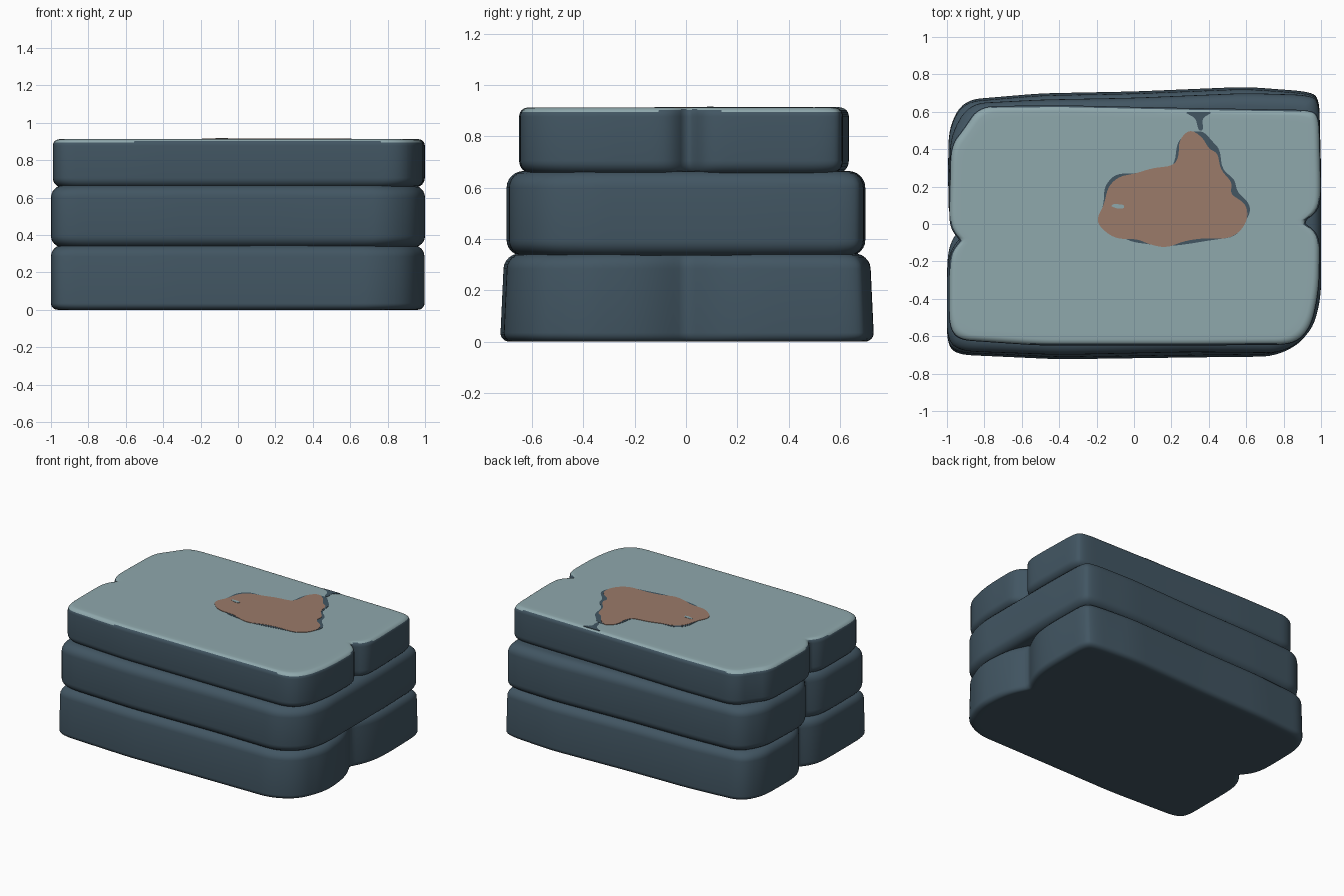
import bpy, bmesh, math
from mathutils import Vector

if "Cube" in bpy.data.objects:
    bpy.data.objects.remove(bpy.data.objects["Cube"])


def material(name, rgb):
    m = bpy.data.materials.new(name)
    m.diffuse_color = (*rgb, 1)
    m.use_nodes = True
    m.node_tree.nodes["Principled BSDF"].inputs["Base Color"].default_value = m.diffuse_color
    return m


SLATE = material("dark slate", (0.054, 0.092, 0.123))
PALE = material("pale stone", (0.275, 0.392, 0.415))
BROWN = material("earth brown", (0.325, 0.196, 0.143))


def fillet(points, r, n=6):
    """Round every corner of a closed polygon."""
    pts = [Vector(p) for p in points]
    out = []
    for i, p in enumerate(pts):
        a, b = pts[i - 1] - p, pts[(i + 1) % len(pts)] - p
        s = p + a.normalized() * min(r, a.length * 0.48)
        e = p + b.normalized() * min(r, b.length * 0.48)
        for k in range(n + 1):
            t = k / n
            out.append(s * (1 - t) ** 2 + p * 2 * t * (1 - t) + e * t * t)
    return out


def subdivide(pts, step):
    out = []
    for i, p in enumerate(pts):
        q = pts[(i + 1) % len(pts)]
        n = max(1, math.ceil((q - p).length / step))
        out += [p.lerp(q, k / n) for k in range(n)]
    return out


def slab(name, outline, z0, z1, r0, r1, notches, taper=0.0, pale_top=False):
    """Rounded slab; notches are (side, y, depth, width) creases in its ends."""
    loop = subdivide(fillet(outline, 0.09), 0.022)
    for p in loop:
        for side, y, depth, width in notches:
            if p.x * side > 0.8:
                p.x -= side * depth * math.exp(-abs((p.y - y) / width) ** 1.3)
    # cross-section: (inset, height)
    arc = [math.pi / 2 * k / 6 for k in range(7)]
    prof = [(r0 + 0.03, z0)]
    prof += [(r0 * (1 - math.sin(a)), z0 + r0 * (1 - math.cos(a))) for a in arc]
    prof += [(r1 * (1 - math.cos(a)), z1 - r1 * (1 - math.sin(a))) for a in arc]
    prof += [(r1 + 0.03, z1)]
    bm = bmesh.new()
    rings = []
    for inset, z in prof:
        t = inset + taper * (z - z0) / (z1 - z0)
        rings.append([bm.verts.new((p.x * (1 - inset), p.y * (1 - t / 0.68), z))
                      for p in loop])
    n = len(loop)
    for a, b in zip(rings, rings[1:]):
        for i in range(n):
            j = (i + 1) % n
            bm.faces.new((a[i], a[j], b[j], b[i]))
    bm.faces.new(rings[0][::-1])
    bm.faces.new(rings[-1])
    bmesh.ops.recalc_face_normals(bm, faces=bm.faces)
    bm.normal_update()
    for f in bm.faces:
        f.smooth = True
        if pale_top and f.normal.z > 0.6:
            f.material_index = 1
    me = bpy.data.meshes.new(name)
    bm.to_mesh(me)
    bm.free()
    me.materials.append(SLATE)
    me.materials.append(PALE)
    bpy.context.collection.objects.link(bpy.data.objects.new(name, me))


def plate(name, outline, z0, z1, mat, r=0.05):
    """Thin painted detail."""
    bm = bmesh.new()
    f = bm.faces.new([bm.verts.new((p.x, p.y, z0)) for p in fillet(outline, r, 4)])
    up = bmesh.ops.extrude_face_region(bm, geom=[f])
    for v in up["geom"]:
        if isinstance(v, bmesh.types.BMVert):
            v.co.z = z1
    bmesh.ops.recalc_face_normals(bm, faces=bm.faces)
    me = bpy.data.meshes.new(name)
    bm.to_mesh(me)
    bm.free()
    me.materials.append(mat)
    bpy.context.collection.objects.link(bpy.data.objects.new(name, me))


# three stacked slabs
slab("bottom_slab",
     [(-1, -0.64), (-0.95, -0.70), (-0.4, -0.725), (0.3, -0.715), (0.76, -0.71),
      (0.92, -0.62), (1, -0.42), (1, 0.3), (0.99, 0.68), (0.93, 0.71), (0.6, 0.735),
      (0, 0.71), (-0.5, 0.70), (-0.91, 0.665), (-0.99, 0.52), (-1, 0)],
     0, 0.345, 0.035, 0.06,
     [(1, 0.0, 0.09, 0.13), (-1, 0.0, 0.09, 0.08)], taper=0.015)
slab("middle_slab",
     [(-1, -0.62), (-0.93, -0.68), (-0.4, -0.70), (0.3, -0.685), (0.8, -0.69),
      (0.95, -0.58), (1, -0.4), (1, 0.3), (0.99, 0.66), (0.93, 0.69), (0.6, 0.70),
      (0, 0.675), (-0.5, 0.665), (-0.88, 0.645), (-0.98, 0.48), (-1, 0)],
     0.335, 0.665, 0.06, 0.065, [(-1, -0.06, 0.08, 0.07)])
slab("top_slab",
     [(-0.99, -0.55), (-0.94, -0.62), (-0.8, -0.63), (-0.5, -0.65), (0.3, -0.65),
      (0.86, -0.645), (0.95, -0.55), (0.99, -0.35), (1, 0.2), (0.99, 0.58),
      (0.94, 0.61), (0.3, 0.62), (-0.4, 0.635), (-0.83, 0.63), (-0.91, 0.51),
      (-0.98, 0.42), (-0.99, 0)],
     0.655, 0.912, 0.05, 0.035,
     [(1, 0.01, 0.09, 0.045), (-1, -0.09, 0.06, 0.05)], pale_top=True)

# dark rim peeking out around the patch, and the dark nick at the back edge
plate("patch_rim",
      [(-0.18, 0.05), (-0.16, 0.12), (-0.16, 0.2), (-0.1, 0.27), (0.02, 0.27),
       (0.1, 0.29), (0.17, 0.26), (0.22, 0.33), (0.23, 0.44), (0.29, 0.49),
       (0.37, 0.5), (0.42, 0.44), (0.46, 0.4), (0.47, 0.29), (0.54, 0.24),
       (0.55, 0.17), (0.61, 0.12), (0.625, 0.07), (0.59, 0), (0.54, -0.07),
       (0.42, -0.085), (0.27, -0.11), (0.17, -0.12), (-0.02, -0.095), (-0.17, -0.01)],
      0.909, 0.9135, SLATE)
plate("back_nick", [(0.27, 0.598), (0.33, 0.565), (0.345, 0.50), (0.37, 0.50),
                    (0.365, 0.565), (0.42, 0.598)], 0.909, 0.9135, SLATE, 0.02)

# brown patch and its small hole
plate("brown_patch",
      [(-0.2, 0.03), (-0.16, 0.1), (-0.14, 0.2), (-0.08, 0.255), (0.01, 0.27),
       (0.1, 0.3), (0.21, 0.31), (0.24, 0.36), (0.24, 0.45), (0.3, 0.51),
       (0.37, 0.46), (0.4, 0.4), (0.45, 0.38), (0.46, 0.29), (0.53, 0.22),
       (0.51, 0.16), (0.6, 0.11), (0.61, 0.03), (0.57, -0.04), (0.5, -0.08),
       (0.38, -0.075), (0.27, -0.09), (0.17, -0.13), (0.07, -0.105), (0.02, -0.08),
       (-0.1, -0.08), (-0.18, -0.02)],
      0.910, 0.915, BROWN)
plate("patch_hole", [(-0.125, 0.095), (-0.08, 0.08), (-0.05, 0.085),
                     (-0.055, 0.103), (-0.11, 0.108)], 0.911, 0.917, PALE, 0.015)
